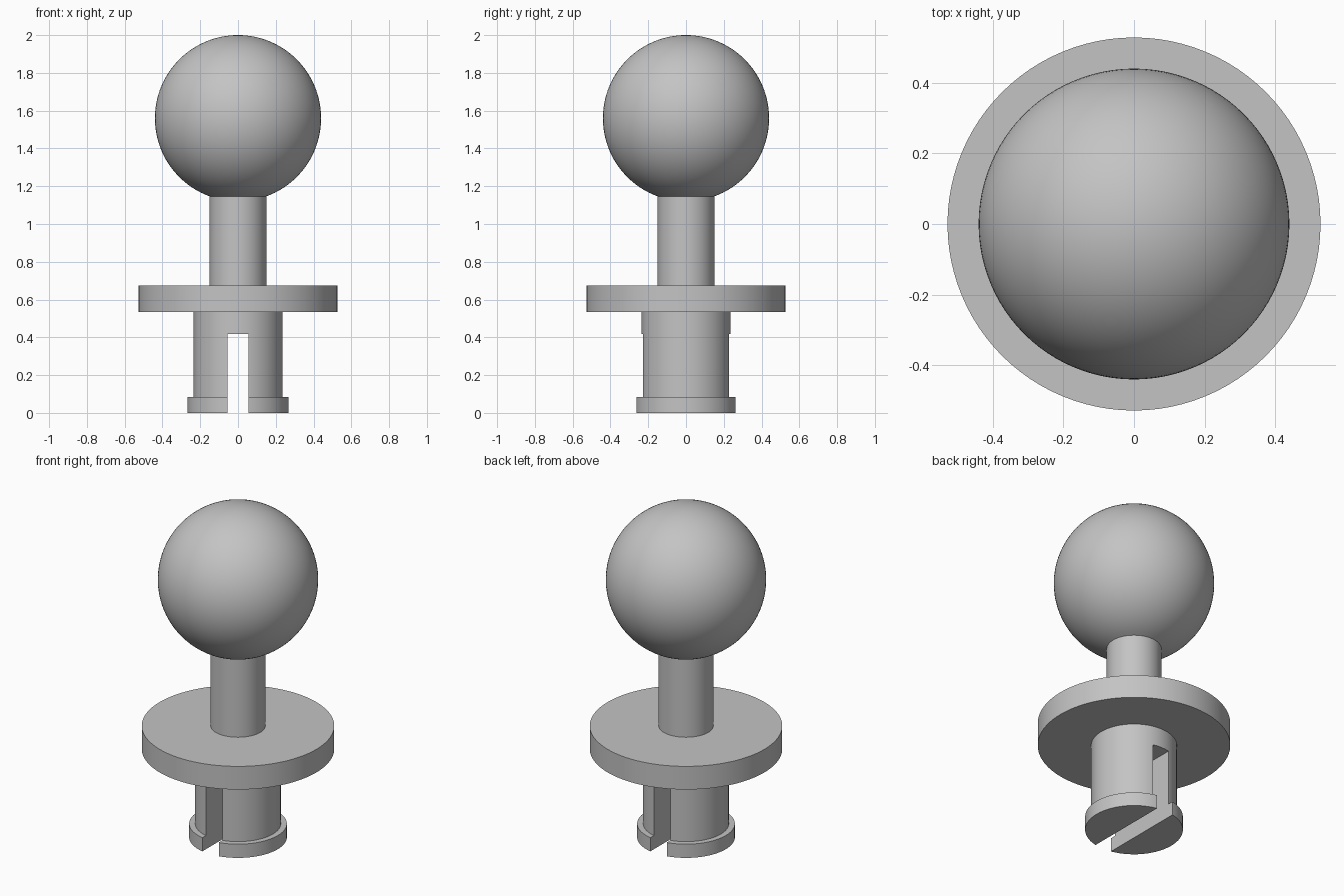
import bpy, bmesh, math

cube = bpy.data.objects.get("Cube")
if cube:
    bpy.data.objects.remove(cube, do_unlink=True)

grey = bpy.data.materials.new("plain_grey")
grey.use_nodes = True
COLOUR = (0.55, 0.55, 0.55, 1)
grey.diffuse_color = COLOUR
grey.node_tree.nodes["Principled BSDF"].inputs["Base Color"].default_value = COLOUR

BALL_R, BALL_Z = 0.44, 1.56
STEM_R, PEG_R, LIP_R, FLANGE_R = 0.15, 0.235, 0.268, 0.528
FLANGE_LOW, FLANGE_TOP, LIP_TOP = 0.535, 0.675, 0.083
SLOT_W, SLOT_TOP = 0.11, 0.418


def lathe(name, profile, steps=96):
    """Spin a bottom-to-top (radius, z) profile around the z axis."""
    bm = bmesh.new()
    verts = [bm.verts.new((r, 0, z)) for r, z in profile]
    edges = [bm.edges.new(pair) for pair in zip(verts, verts[1:])]
    bmesh.ops.spin(bm, geom=verts + edges, cent=(0, 0, 0), axis=(0, 0, 1),
                   angle=math.tau, steps=steps, use_duplicate=False)
    bmesh.ops.remove_doubles(bm, verts=bm.verts, dist=1e-5)
    bmesh.ops.recalc_face_normals(bm, faces=bm.faces)
    mesh = bpy.data.meshes.new(name)
    bm.to_mesh(mesh)
    bm.free()
    mesh.materials.append(grey)
    obj = bpy.data.objects.new(name, mesh)
    bpy.context.collection.objects.link(obj)
    return obj


def smooth(obj):
    bpy.ops.object.select_all(action='DESELECT')
    obj.select_set(True)
    bpy.context.view_layer.objects.active = obj
    bpy.ops.object.shade_smooth_by_angle(angle=math.radians(30))


# Ball, open where the stem enters it
start = math.asin(STEM_R / BALL_R)
arc = [start + (math.pi - start) * i / 48 for i in range(49)]
ball = lathe("ball", [(BALL_R * math.sin(a), BALL_Z - BALL_R * math.cos(a)) for a in arc])
neck_z = BALL_Z - BALL_R * math.cos(start)

# Stem and flange
stem = lathe("stem", [(STEM_R, FLANGE_TOP), (STEM_R, neck_z)])
flange = lathe("flange", [(PEG_R, FLANGE_LOW), (FLANGE_R, FLANGE_LOW),
                          (FLANGE_R, FLANGE_TOP), (STEM_R, FLANGE_TOP)])

# Peg with a lip at its foot
peg = lathe("slotted_peg", [(0, 0), (LIP_R, 0), (LIP_R, LIP_TOP), (PEG_R, LIP_TOP),
                            (PEG_R, FLANGE_LOW), (0, FLANGE_LOW)])

# Slot through the peg from front to back
bpy.ops.mesh.primitive_cube_add(size=1, location=(0, 0, SLOT_TOP - 0.5))
cutter = bpy.context.object
cutter.name = "slot_cutter"
cutter.scale = (SLOT_W, 1, 1)
cutter.data.materials.append(grey)
cut = peg.modifiers.new("slot", 'BOOLEAN')
cut.operation = 'DIFFERENCE'
cut.solver = 'EXACT'
cut.object = cutter
bpy.ops.object.select_all(action='DESELECT')
peg.select_set(True)
bpy.context.view_layer.objects.active = peg
bpy.ops.object.modifier_apply(modifier=cut.name)
bpy.data.objects.remove(cutter, do_unlink=True)

for part in (ball, stem, flange, peg):
    smooth(part)
